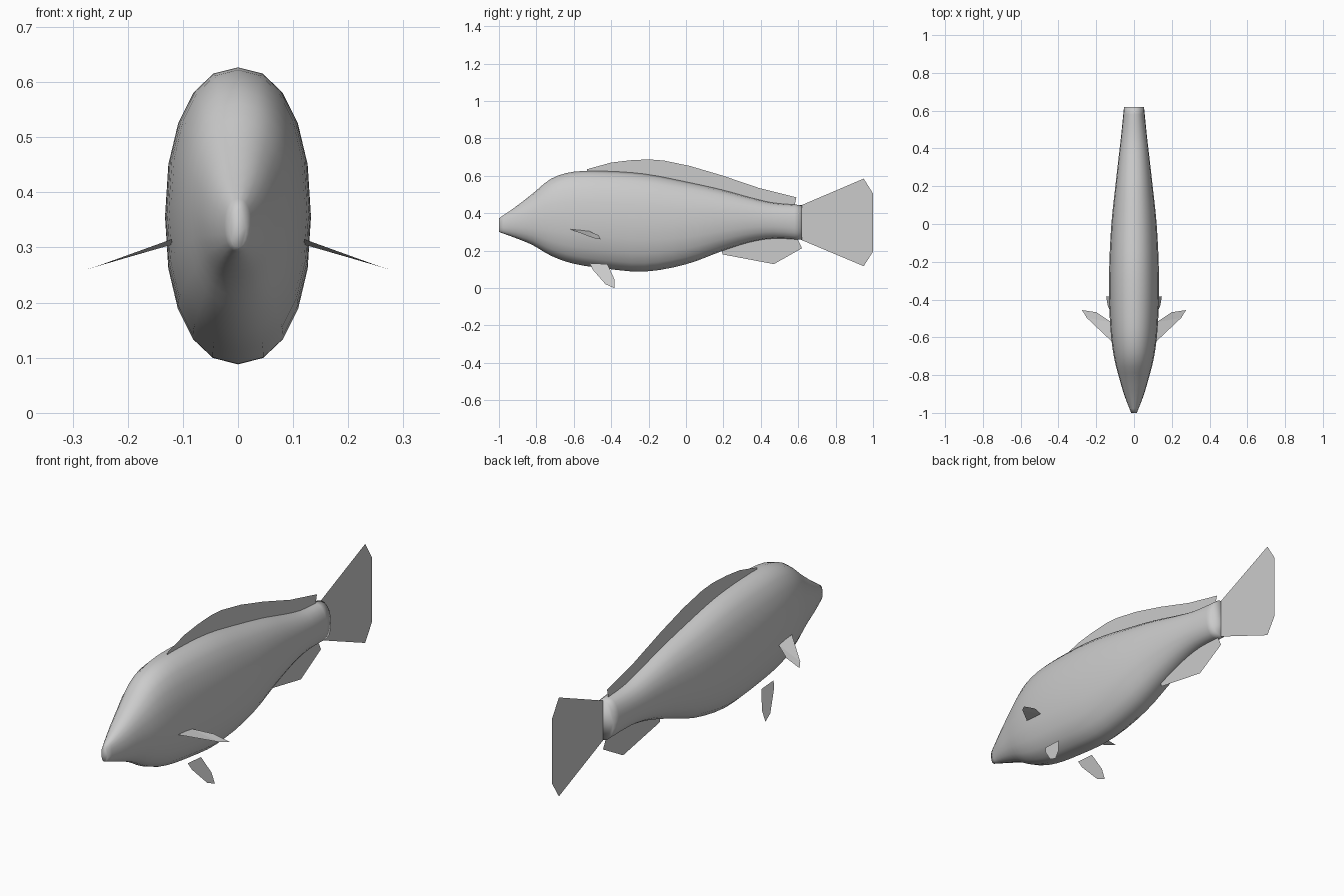
import bpy
import bmesh
from math import sin, cos, tau, copysign

cube = bpy.data.objects.get("Cube")
if cube:
    bpy.data.objects.remove(cube)

GREY = (0.6, 0.6, 0.6, 1)
skin = bpy.data.materials.new("plain_grey")
skin.use_nodes = True
skin.diffuse_color = GREY
skin.node_tree.nodes["Principled BSDF"].inputs["Base Color"].default_value = GREY


def finish(name, bm, smooth):
    """Turn a bmesh into a named object."""
    mesh = bpy.data.meshes.new(name)
    for face in bm.faces:
        face.smooth = smooth
    bm.to_mesh(mesh)
    bm.free()
    mesh.materials.append(skin)
    obj = bpy.data.objects.new(name, mesh)
    bpy.context.collection.objects.link(obj)
    return obj


def spline(a, b, c, d, t):
    """Catmull-Rom blend between b and c."""
    return [0.5 * (2 * q + (r - p) * t + (2 * p - 5 * q + 4 * r - s) * t ** 2
                   + (3 * q - p - 3 * r + s) * t ** 3)
            for p, q, r, s in zip(a, b, c, d)]


# Body stations: y, top, bottom, half width
stations = [
    (-1.0, 0.373, 0.30, 0.015),
    (-0.91, 0.435, 0.267, 0.05),
    (-0.82, 0.505, 0.23, 0.077),
    (-0.72, 0.585, 0.172, 0.103),
    (-0.6, 0.622, 0.13, 0.121),
    (-0.43, 0.625, 0.104, 0.131),
    (-0.22, 0.61, 0.088, 0.131),
    (0.0, 0.568, 0.127, 0.12),
    (0.19, 0.526, 0.197, 0.1),
    (0.34, 0.485, 0.245, 0.083),
    (0.47, 0.455, 0.265, 0.068),
    (0.62, 0.444, 0.258, 0.053),
]


def build_body(sides=20, steps=3):
    rows = []
    last = len(stations) - 1
    for i in range(last):
        four = [stations[min(max(i + k, 0), last)] for k in (-1, 0, 1, 2)]
        rows += [spline(*four, s / steps) for s in range(steps)]
    rows.append(stations[-1])

    bm = bmesh.new()
    rings = []
    for y, top, bottom, width in rows:
        ring = []
        for k in range(sides):
            s, c = sin(tau * k / sides), cos(tau * k / sides)
            # slightly squared oval section
            x = width * copysign(abs(s) ** 0.9, s)
            z = (top + bottom) / 2 + (top - bottom) / 2 * copysign(abs(c) ** 0.9, c)
            ring.append(bm.verts.new((x, y, z)))
        rings.append(ring)
    for a, b in zip(rings, rings[1:]):
        for k in range(sides):
            n = (k + 1) % sides
            bm.faces.new((a[k], a[n], b[n], b[k]))
    bm.faces.new(rings[0])
    bm.faces.new(rings[-1])
    bmesh.ops.recalc_face_normals(bm, faces=bm.faces)
    finish("body", bm, True)


def build_fin(name, points):
    """Flat sheet from an outline of 3D points."""
    bm = bmesh.new()
    face = bm.faces.new([bm.verts.new(p) for p in points])
    bmesh.ops.triangulate(bm, faces=[face])
    finish(name, bm, False)


build_body()

# Upright fins on the centre line, outlined in y and z
upright = {
    "dorsal_fin": [(-0.53, 0.635), (-0.4, 0.671), (-0.3, 0.683), (-0.2, 0.688), (-0.12, 0.682),
                   (0.02, 0.653), (0.19, 0.603), (0.39, 0.535), (0.59, 0.485),
                   (0.58, 0.44), (0.34, 0.47), (0.0, 0.55), (-0.3, 0.6), (-0.53, 0.61)],
    "tail_fin": [(0.61, 0.44), (0.95, 0.585), (1.0, 0.505), (0.9, 0.35),
                 (1.0, 0.195), (0.95, 0.117), (0.61, 0.26)],
    "anal_fin": [(0.19, 0.21), (0.195, 0.18), (0.47, 0.128), (0.62, 0.213),
                 (0.59, 0.275), (0.4, 0.27)],
}
for name, outline in upright.items():
    build_fin(name, [(0, y, z) for y, z in outline])

# Paired fins
pectoral = [(0.12, -0.62, 0.315), (0.12, -0.52, 0.305), (0.2, -0.467, 0.282),
            (0.275, -0.456, 0.26), (0.25, -0.497, 0.268)]
pelvic_outline = [(-0.515, 0.133), (-0.42, 0.128), (-0.383, 0.048),
                  (-0.383, 0.0), (-0.43, 0.02), (-0.5, 0.1)]
pelvic = [(0.1 + (0.128 - z) * 0.37, y, z) for y, z in pelvic_outline]
for side, sign in (("left", 1), ("right", -1)):
    for name, points in (("pectoral_fin", pectoral), ("pelvic_fin", pelvic)):
        build_fin(f"{side}_{name}", [(sign * x, y, z) for x, y, z in points])
